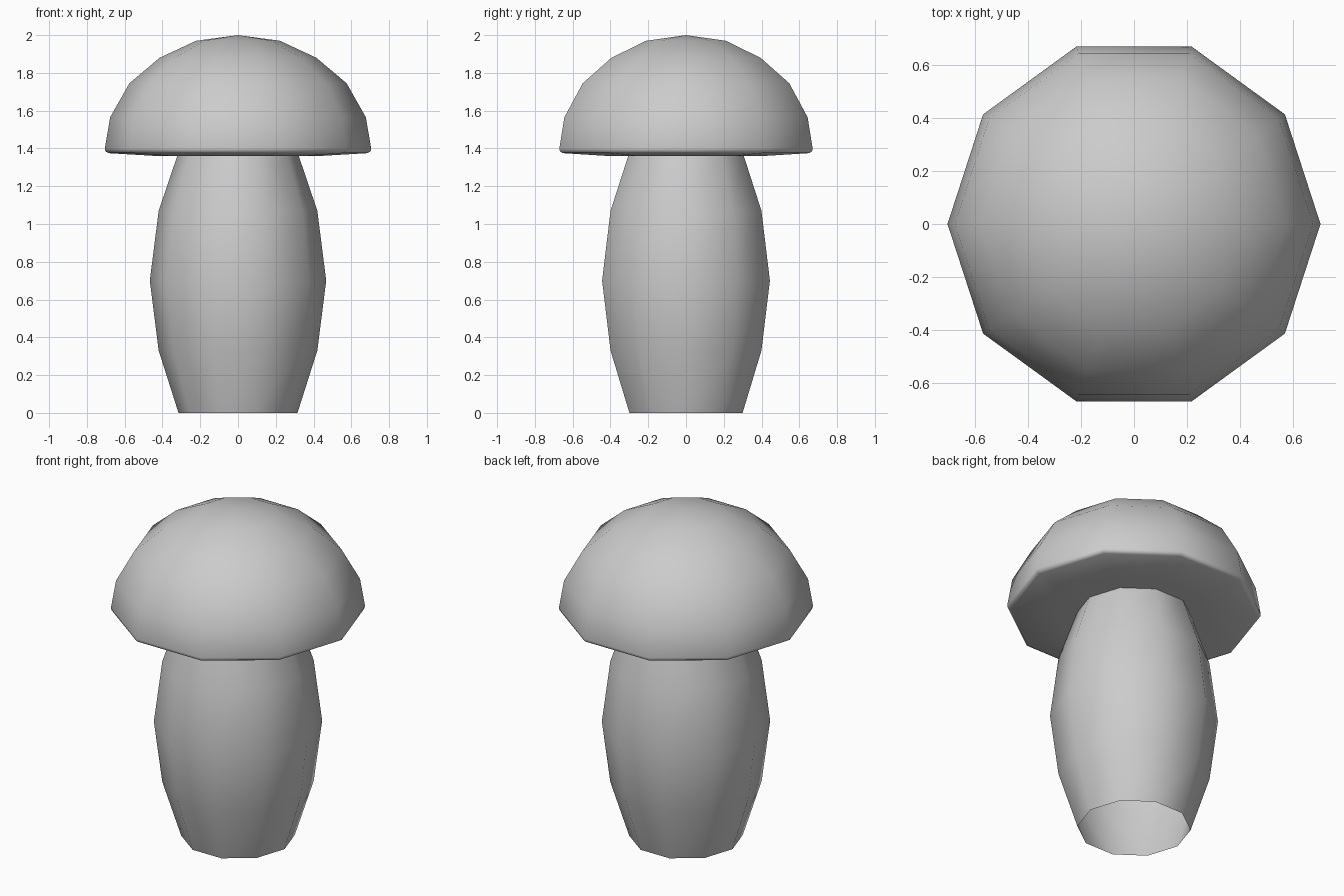
import bpy, bmesh, math

if "Cube" in bpy.data.objects:
    bpy.data.objects.remove(bpy.data.objects["Cube"])

SIDES = 10

def lathe(name, profile):
    """Spin (radius, z) points, listed bottom to top, around z."""
    bm = bmesh.new()
    rings = []
    for r, z in profile:
        n = SIDES if r > 0 else 1
        rings.append([bm.verts.new((r * math.cos(math.tau * i / SIDES),
                                    r * math.sin(math.tau * i / SIDES), z)) for i in range(n)])
    for low, high in zip(rings, rings[1:]):
        for i in range(SIDES):
            j = (i + 1) % SIDES
            if len(low) == 1:
                bm.faces.new((low[0], high[j], high[i]))
            elif len(high) == 1:
                bm.faces.new((low[i], low[j], high[0]))
            else:
                bm.faces.new((low[i], low[j], high[j], high[i]))
    for f in bm.faces:
        f.smooth = True
    mesh = bpy.data.meshes.new(name)
    bm.to_mesh(mesh)
    bm.free()
    obj = bpy.data.objects.new(name, mesh)
    bpy.context.collection.objects.link(obj)
    return obj

# Barrel-shaped stem, open at the bottom
lathe("stem", [(0.315, 0), (0.42, 0.33), (0.467, 0.70), (0.42, 1.07), (0.315, 1.38)])

# Domed cap with a rounded rim and a shallow underside
lathe("cap", [(0, 1.36), (0.43, 1.36), (0.685, 1.375), (0.702, 1.384), (0.705, 1.40),
              (0.677, 1.565), (0.575, 1.745), (0.415, 1.88), (0.222, 1.97), (0, 2.0)])
